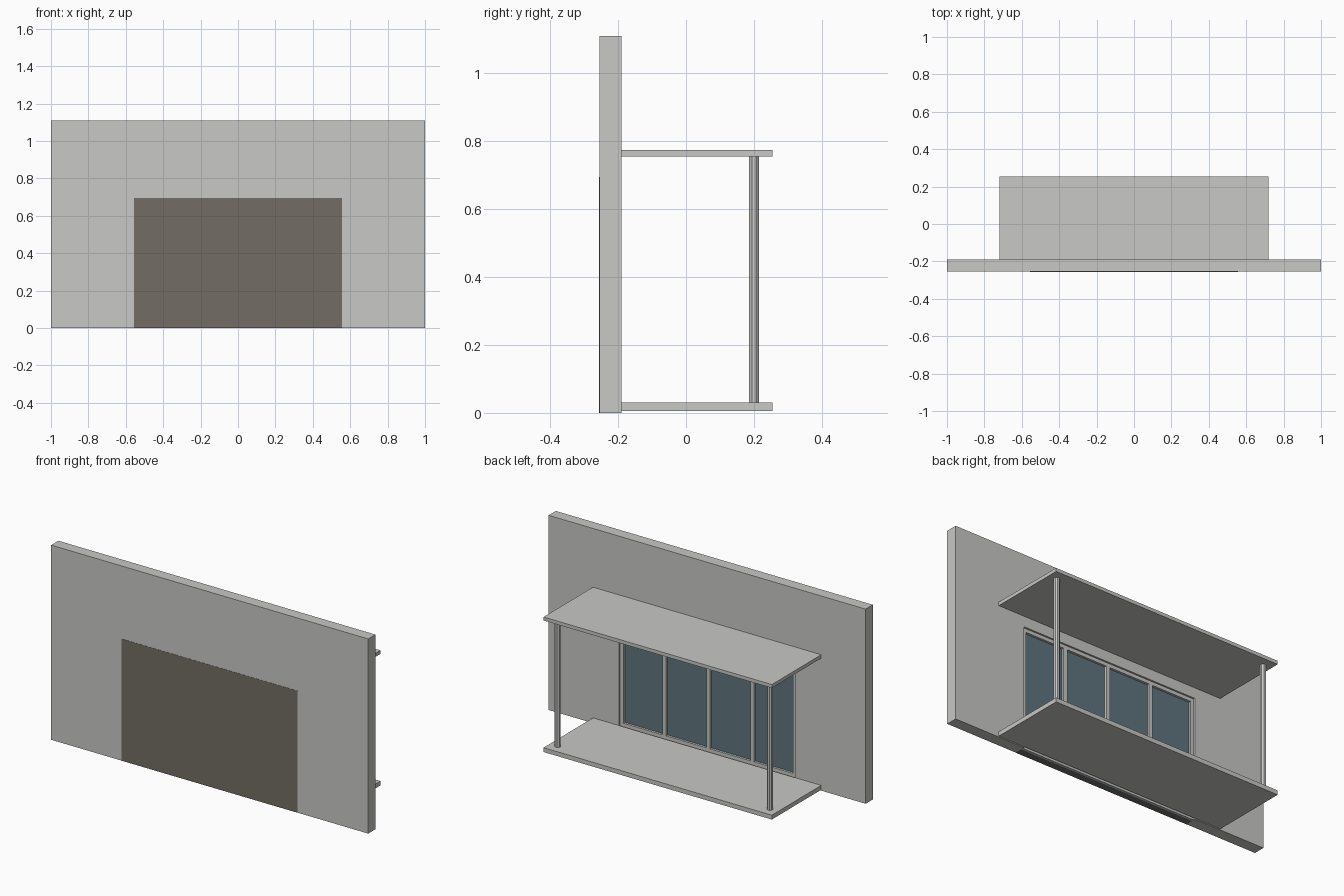
import bpy, bmesh, math

default = bpy.data.objects.get("Cube")
if default:
    bpy.data.objects.remove(default, do_unlink=True)


def material(name, rgb):
    m = bpy.data.materials.new(name)
    m.use_nodes = True
    m.diffuse_color = (*rgb, 1)
    bsdf = next(n for n in m.node_tree.nodes if n.type == 'BSDF_PRINCIPLED')
    bsdf.inputs["Base Color"].default_value = (*rgb, 1)
    return m


GREY = material("light grey plaster", (0.58, 0.58, 0.565))
BROWN = material("dark brown panel", (0.17, 0.15, 0.127))
GLASS = material("blue grey glass", (0.117, 0.174, 0.209))


def add_object(name, bm, mat):
    bmesh.ops.recalc_face_normals(bm, faces=bm.faces)
    me = bpy.data.meshes.new(name)
    bm.to_mesh(me)
    bm.free()
    me.materials.append(mat)
    ob = bpy.data.objects.new(name, me)
    bpy.context.collection.objects.link(ob)
    return ob


def box(name, x, y, z, mat):
    """Box from (min, max) ranges on each axis."""
    bm = bmesh.new()
    bmesh.ops.create_cube(bm, size=1)
    for v in bm.verts:
        for i, (lo, hi) in enumerate((x, y, z)):
            v.co[i] = hi if v.co[i] > 0 else lo
    return add_object(name, bm, mat)


def extrude_outline(name, points, y0, y1, mat):
    """Extrude an x-z outline along y."""
    bm = bmesh.new()
    face = bm.faces.new([bm.verts.new((x, y0, z)) for x, z in points])
    ext = bmesh.ops.extrude_face_region(bm, geom=[face])
    for v in ext["geom"]:
        if isinstance(v, bmesh.types.BMVert):
            v.co.y = y1
    return add_object(name, bm, mat)


FRONT, BACK = -0.255, -0.19      # wall faces
DOOR_X, DOOR_Z = 0.555, 0.695    # door opening
FRAME = 0.02                     # frame bar width
GLASS_Y, FRAME_Y = -0.213, -0.2  # recessed glass and frame faces

# Wall with the door opening
extrude_outline("wall", [(-1, 0), (-DOOR_X, 0), (-DOOR_X, DOOR_Z), (DOOR_X, DOOR_Z),
                         (DOOR_X, 0), (1, 0), (1, 1.11), (-1, 1.11)], FRONT, BACK, GREY)

# Dark panel closing the opening at the front
box("front_panel", (-DOOR_X, DOOR_X), (FRONT - 0.001, -0.23), (0, DOOR_Z), BROWN)

# Glazing and its frame, set back from the balcony side
box("door_glass", (-DOOR_X, DOOR_X), (-0.23, GLASS_Y), (0, DOOR_Z), GLASS)
i = DOOR_X - FRAME
extrude_outline("door_frame", [(-DOOR_X, 0), (-i, 0), (-i, DOOR_Z - FRAME), (i, DOOR_Z - FRAME),
                               (i, 0), (DOOR_X, 0), (DOOR_X, DOOR_Z), (-DOOR_X, DOOR_Z)],
                GLASS_Y, FRAME_Y, GREY)
box("door_bottom_rail", (-i, i), (GLASS_Y, FRAME_Y), (0, 0.045), GREY)
for n in (-1, 0, 1):
    x = n * DOOR_X / 2
    box(f"door_mullion_{n + 2}", (x - 0.012, x + 0.012), (GLASS_Y, FRAME_Y),
        (0.045, DOOR_Z - FRAME), GREY)

# Balcony floor and canopy
box("balcony_floor", (-0.72, 0.72), (BACK, 0.255), (0.005, 0.03), GREY)
box("balcony_canopy", (-0.72, 0.72), (BACK, 0.255), (0.755, 0.775), GREY)

# Corner posts
for side, x in (("left", 0.67), ("right", -0.67)):
    outline = bmesh.new()
    bmesh.ops.create_cone(outline, cap_ends=True, segments=8, radius1=0.016, radius2=0.016,
                          depth=0.725)
    for v in outline.verts:
        a = math.atan2(v.co.y, v.co.x) + math.pi / 8
        v.co = (x + 0.016 * math.cos(a), 0.2 + 0.016 * math.sin(a), v.co.z + 0.3925)
    add_object(f"{side}_post", outline, GREY)
